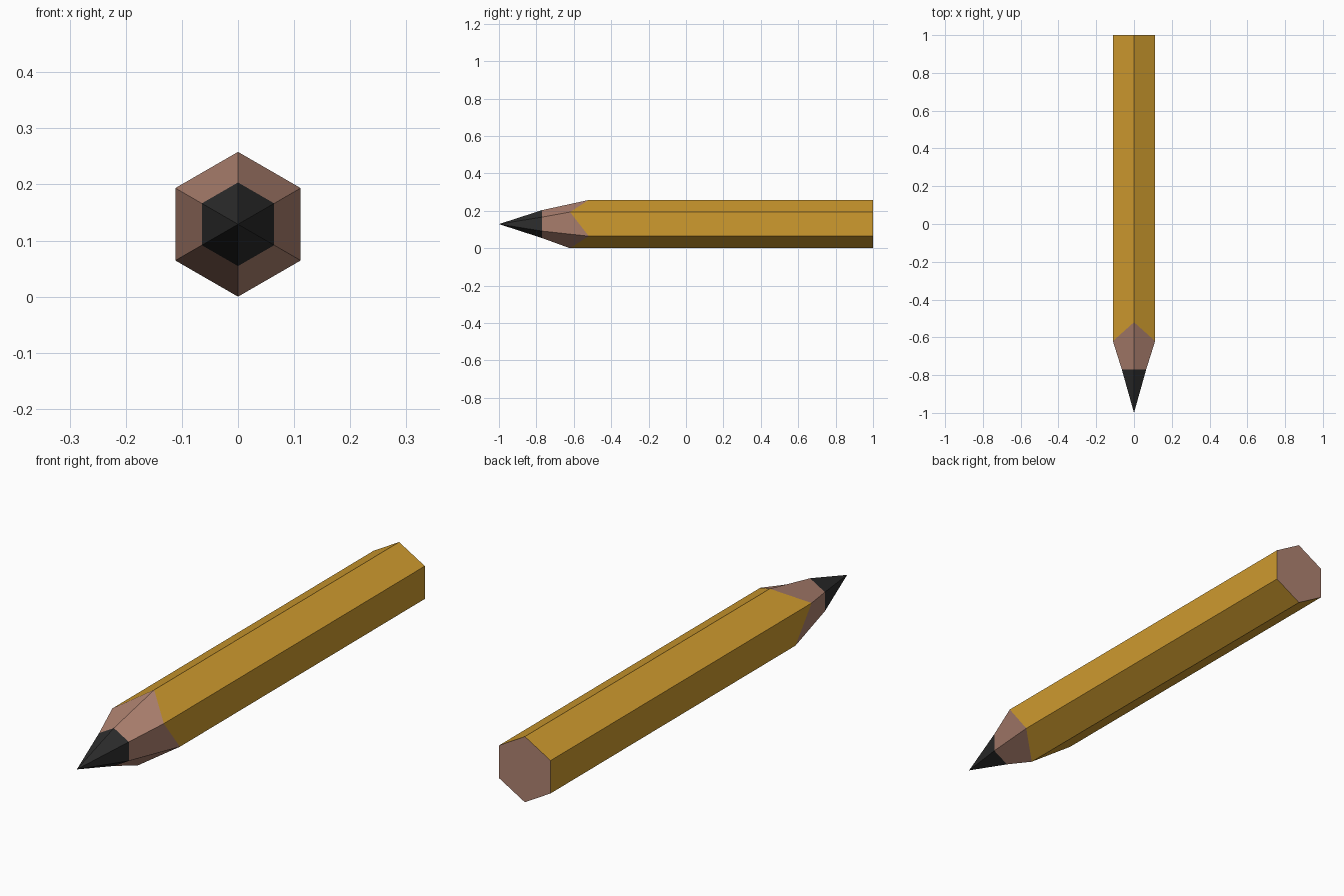
import bpy, bmesh, math

if "Cube" in bpy.data.objects:
    bpy.data.objects.remove(bpy.data.objects["Cube"])

R, LEAD_R = 0.129, 0.0745      # outer and lead corner radii
ZC = R                         # axis height


def material(name, rgb):
    m = bpy.data.materials.new(name)
    m.diffuse_color = (*rgb, 1)
    m.use_nodes = True
    m.node_tree.nodes["Principled BSDF"].inputs["Base Color"].default_value = m.diffuse_color
    return m


def ring(radius, ys):
    """Hexagon with a corner on top; ys = y of even and odd corners."""
    pts = []
    for i in range(6):
        a = math.radians(90 + 60 * i)
        pts.append((radius * math.cos(a), ys[i % 2], ZC + radius * math.sin(a)))
    return pts


def loft(name, rings, mat, cap=False):
    bm = bmesh.new()
    loops = [[bm.verts.new(p) for p in r] for r in rings]
    for a, b in zip(loops, loops[1:]):
        for i in range(6):
            j = (i + 1) % 6
            if len(a) == 1:
                bm.faces.new((a[0], b[i], b[j]))
            else:
                bm.faces.new((a[i], b[i], b[j], a[j]))
    if cap:
        bm.faces.new(loops[-1])
    # point normals away from the axis (or backwards for the end cap)
    bm.normal_update()
    for f in bm.faces:
        c = f.calc_center_median()
        out = (c.x, 0, c.z - ZC)
        d = sum(n * o for n, o in zip(f.normal, out))
        if d < -1e-6 or (abs(d) <= 1e-6 and f.normal.y < 0):
            f.normal_flip()
    me = bpy.data.meshes.new(name)
    bm.to_mesh(me)
    bm.free()
    me.materials.append(mat)
    ob = bpy.data.objects.new(name, me)
    bpy.context.collection.objects.link(ob)
    return ob


paint = material("yellow paint", (0.62, 0.325, 0.028))
wood = material("bare wood", (0.43, 0.225, 0.165))
lead = material("dark lead", (0.026, 0.026, 0.026))

zigzag = ring(R, (-0.52, -0.62))     # scalloped paint edge
lead_edge = ring(LEAD_R, (-0.77, -0.77))
back = ring(R, (1, 1))

# lead point
loft("lead_tip", [[(0, -1, ZC)], lead_edge], lead)
# sharpened wood
loft("wood_cone", [lead_edge, zigzag], wood)
# painted barrel
loft("painted_barrel", [zigzag, back], paint)
# bare wood at the back end
loft("wood_end", [back], wood, cap=True)
